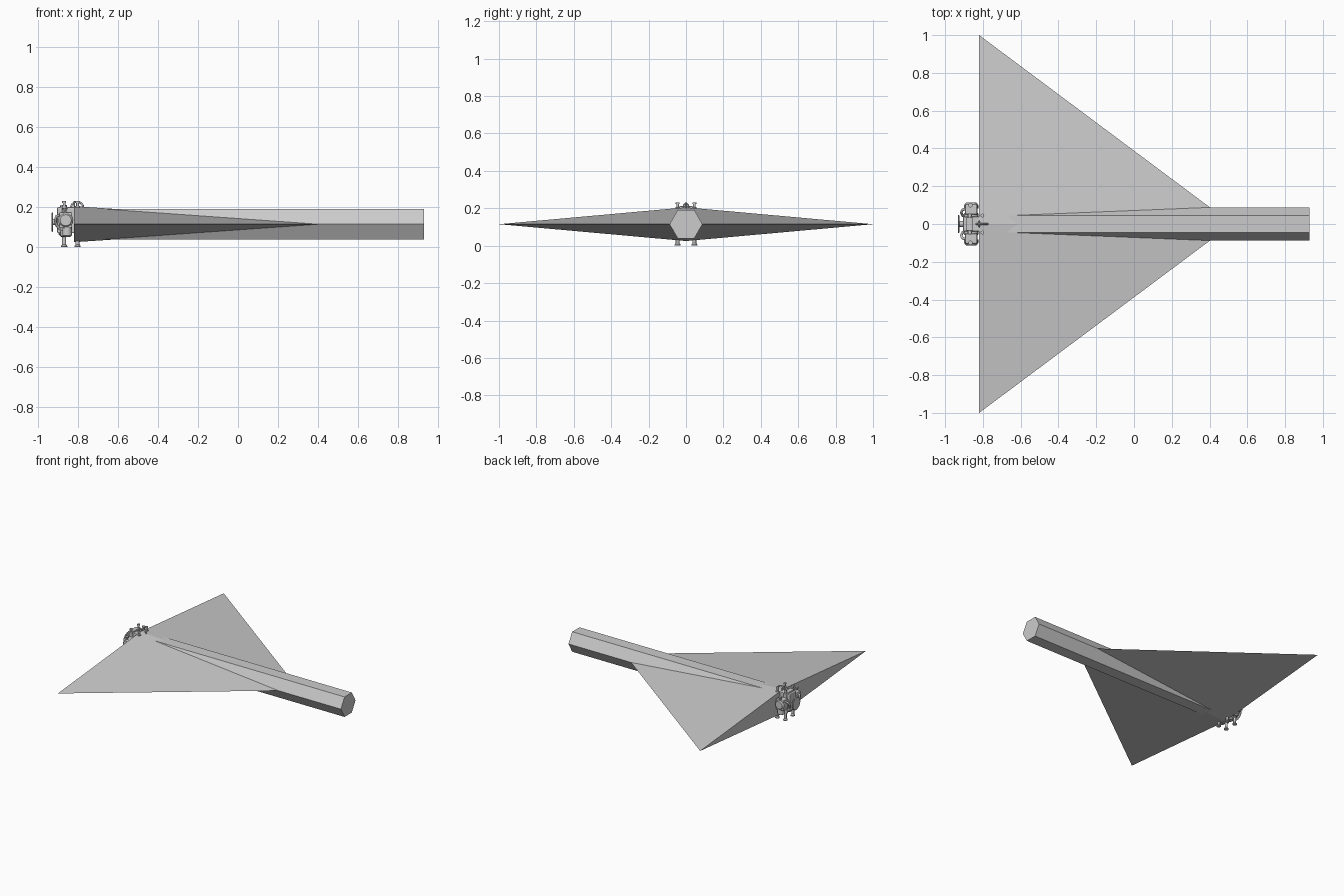
import bpy, bmesh, math
from mathutils import Matrix, Vector

if "Cube" in bpy.data.objects:
    bpy.data.objects.remove(bpy.data.objects["Cube"])

ZC = 0.115


def finish(name, bm, smooth=False):
    bmesh.ops.recalc_face_normals(bm, faces=bm.faces)
    me = bpy.data.meshes.new(name)
    bm.to_mesh(me)
    bm.free()
    ob = bpy.data.objects.new(name, me)
    bpy.context.collection.objects.link(ob)
    if smooth:
        bpy.context.view_layer.objects.active = ob
        ob.select_set(True)
        bpy.ops.object.shade_smooth_by_angle(angle=math.radians(35))
        ob.select_set(False)
    return ob


def box(name, lo, hi, bevel=0.0):
    lo, hi = Vector(lo), Vector(hi)
    bm = bmesh.new()
    m = Matrix.Translation((lo + hi) / 2) @ Matrix.Diagonal((*(hi - lo), 1))
    bmesh.ops.create_cube(bm, size=1, matrix=m)
    if bevel:
        bmesh.ops.bevel(bm, geom=bm.edges[:], offset=bevel, segments=2,
                        affect='EDGES', profile=0.5)
    return finish(name, bm)


def lathe(name, origin, axis, profile, n=16, smooth=True):
    """Turn (distance, radius) pairs around an axis, with closed ends."""
    rot = Vector(axis).to_track_quat('Z', 'Y')
    bm = bmesh.new()
    rings = []
    for d, r in profile:
        rings.append([bm.verts.new(Vector(origin) + rot @ Vector(
            (r * math.cos(2 * math.pi * i / n), r * math.sin(2 * math.pi * i / n), d)))
            for i in range(n)])
    for a, b in zip(rings, rings[1:]):
        for i in range(n):
            j = (i + 1) % n
            bm.faces.new((a[i], a[j], b[j], b[i]))
    bm.faces.new(rings[0])
    bm.faces.new(rings[-1])
    return finish(name, bm, smooth)


def pipe(name, pts, r):
    cu = bpy.data.curves.new(name, 'CURVE')
    cu.dimensions = '3D'
    cu.bevel_depth = r
    cu.bevel_resolution = 2
    cu.use_fill_caps = True
    sp = cu.splines.new('POLY')
    sp.points.add(len(pts) - 1)
    for p, c in zip(sp.points, pts):
        p.co = (*c, 1)
    ob = bpy.data.objects.new(name, cu)
    bpy.context.collection.objects.link(ob)


# Hexagonal fuselage
bm = bmesh.new()
ends = []
for x in (-0.80, 0.93):
    ends.append([bm.verts.new((x, 0.088 * math.cos(k * math.pi / 3),
                               ZC + 0.088 * math.sin(k * math.pi / 3))) for k in range(6)])
for k in range(6):
    j = (k + 1) % 6
    bm.faces.new((ends[0][k], ends[0][j], ends[1][j], ends[1][k]))
for e in ends:
    bm.faces.new(e)
finish("fuselage", bm)

# Delta wing: flattened four-sided pyramid with its point inside the fuselage
bm = bmesh.new()
base = [bm.verts.new((-0.82, y, ZC + z)) for y, z in ((1, 0), (0, 0.09), (-1, 0), (0, -0.09))]
tip = bm.verts.new((0.52, 0, ZC))
bm.faces.new(base)
for k in range(4):
    bm.faces.new((base[k], base[(k + 1) % 4], tip))
finish("delta_wing", bm)

# Engine block and top cover
box("engine_block", (-0.905, -0.04, 0.07), (-0.81, 0.04, 0.20), 0.006)
box("engine_top_cover", (-0.89, -0.035, 0.19), (-0.855, 0.035, 0.212), 0.004)
lathe("engine_sump", (-0.865, 0, 0.05), (0, 0, 1), [(0, 0.02), (0.015, 0.033), (0.03, 0.033)])

# Rear pulley disc on its shaft
lathe("rear_pulley", (-0.933, 0, 0.125), (1, 0, 0),
      [(0, 0.012), (0, 0.045), (0.004, 0.05), (0.008, 0.045), (0.008, 0.015), (0.04, 0.015)], 24)

# Curved handle over the front of the engine
pipe("lifting_arch", [(-0.805 + 0.03 * math.cos(a), 0, 0.20 + 0.027 * math.sin(a))
                      for a in [math.pi * i / 10 for i in range(11)]], 0.005)
pipe("cross_arch", [(-0.82, 0.014 * math.cos(a), 0.205 + 0.022 * math.sin(a))
                    for a in [math.pi * i / 8 for i in range(9)]], 0.004)

for s, side in ((1, "left"), (-1, "right")):
    # Cylinder bank with collar and end cap
    lathe(side + "_cylinder_bank", (-0.862, s * 0.03, 0.135), (0, s, 0),
          [(0, 0.03), (0.01, 0.038), (0.025, 0.038), (0.028, 0.033),
           (0.05, 0.033), (0.053, 0.038), (0.07, 0.038), (0.083, 0.028)])
    box(side + "_cylinder_head", (-0.895, min(s * .05, s * .105), 0.095),
        (-0.83, max(s * .05, s * .105), 0.175), 0.006)
    lathe(side + "_side_canister", (-0.855, s * 0.075, 0.05), (0, 0, 1),
          [(0, 0.014), (0.008, 0.024), (0.045, 0.024), (0.055, 0.016)])
    lathe(side + "_side_plug", (-0.866, s * 0.10, 0.17), (0, 0, 1),
          [(0, 0.008), (0.018, 0.008), (0.018, 0.012), (0.026, 0.012)], 10)
    # Exhaust elbow at the back
    pipe(side + "_exhaust_pipe", [(-0.89, s * 0.08, 0.16), (-0.908, s * 0.075, 0.155),
                                  (-0.915, s * 0.06, 0.135), (-0.908, s * 0.045, 0.11),
                                  (-0.89, s * 0.035, 0.09)], 0.007)
    for x, pos in ((-0.87, "rear"), (-0.803, "front")):
        # Flared mounting legs and upper studs
        lathe(f"{side}_{pos}_leg", (x, s * 0.045, 0), (0, 0, 1),
              [(0, 0.016), (0.006, 0.016), (0.014, 0.010), (0.05, 0.010),
               (0.055, 0.018), (0.085, 0.018)], 12)
        lathe(f"{side}_{pos}_stud", (x, s * 0.045, 0.16), (0, 0, 1),
              [(0, 0.012), (0.045, 0.012), (0.047, 0.007), (0.062, 0.007),
               (0.062, 0.010), (0.072, 0.010)], 12)
